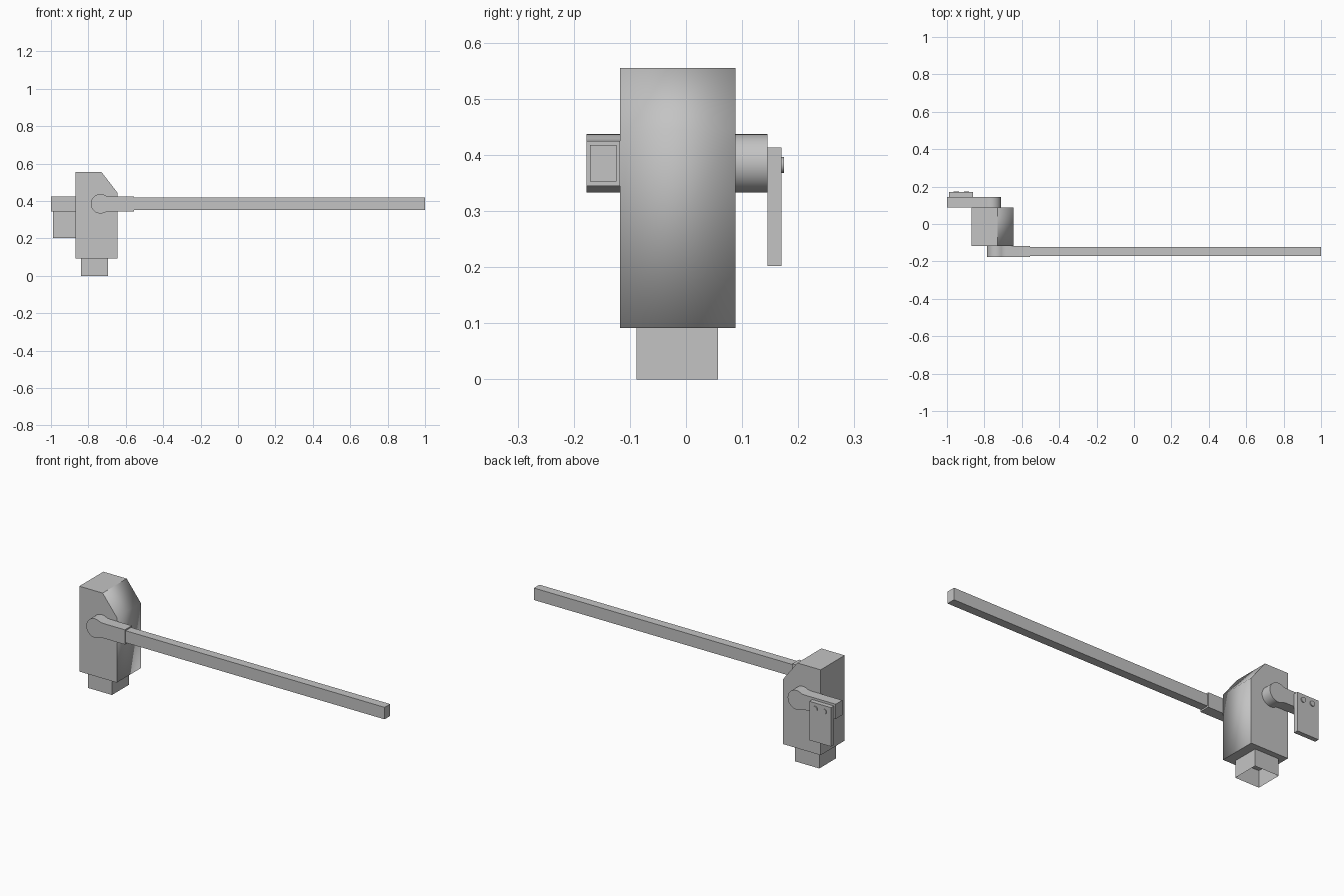
import bpy, bmesh
from math import sin, cos, pi, radians

cube = bpy.data.objects.get("Cube")
if cube:
    bpy.data.objects.remove(cube, do_unlink=True)

grey = bpy.data.materials.new("mid_grey")
grey.use_nodes = True
colour = (0.55, 0.55, 0.55, 1)
grey.diffuse_color = colour
grey.node_tree.nodes["Principled BSDF"].inputs["Base Color"].default_value = colour


def prism(name, outline, y0, y1, smooth=True, open_bottom=False):
    """Extrude an outline in x and z from y0 to y1."""
    bm = bmesh.new()
    front = bm.faces.new([bm.verts.new((x, y0, z)) for x, z in outline])
    extruded = bmesh.ops.extrude_face_region(bm, geom=[front], use_keep_orig=True)
    verts = [v for v in extruded["geom"] if isinstance(v, bmesh.types.BMVert)]
    bmesh.ops.translate(bm, verts=verts, vec=(0, y1 - y0, 0))
    bmesh.ops.recalc_face_normals(bm, faces=bm.faces)
    if open_bottom:
        low = [f for f in bm.faces if f.normal.z < -0.9]
        bmesh.ops.delete(bm, geom=low, context="FACES_ONLY")
    mesh = bpy.data.meshes.new(name)
    bm.to_mesh(mesh)
    bm.free()
    if smooth:
        mesh.shade_smooth()
        mesh.set_sharp_from_angle(angle=radians(35))
    mesh.materials.append(grey)
    obj = bpy.data.objects.new(name, mesh)
    bpy.context.collection.objects.link(obj)
    return obj


def box(name, x0, x1, y0, y1, z0, z1, **options):
    return prism(name, [(x0, z0), (x1, z0), (x1, z1), (x0, z1)], y0, y1, False, **options)


def bracket(name, hub_x, end_x, y0, y1):
    """Round hub flowing into a straight socket that ends at end_x."""
    side = 1 if end_x > hub_x else -1
    radius, half, hub_z = 0.052, 0.04, 0.385
    start = pi / 3
    steps = 24
    arc = [start + (2 * pi - 2 * start) * i / steps for i in range(steps + 1)]
    points = [(radius * cos(a), radius * sin(a)) for a in arc]
    blend = [(0.034, 0.0415), (0.048, half)]
    length = abs(end_x - hub_x)
    points += [(x, -z) for x, z in blend] + [(length, -half), (length, half)]
    points += blend[::-1]
    return prism(name, [(hub_x + side * x, hub_z + z) for x, z in points], y0, y1)


# Housing with a sloped upper corner
body = prism("housing", [(-0.87, 0.092), (-0.645, 0.092), (-0.645, 0.445),
                         (-0.73, 0.555), (-0.87, 0.555)], -0.118, 0.088, False)

# Soft shading on the sloped and outer faces only
mesh = body.data
normals = [None] * len(mesh.loops)
for face in mesh.polygons:
    soft = face.normal.x > 0.5
    face.use_smooth = True
    for i in face.loop_indices:
        vertex = mesh.loops[i].vertex_index
        normals[i] = tuple(mesh.vertex_normals[vertex].vector if soft else face.normal)
mesh.normals_split_custom_set(normals)

# Post below the housing, open underneath
box("post", -0.84, -0.695, -0.088, 0.057, 0, 0.092, open_bottom=True)

# Long boom and its pivot bracket
bracket("boom_bracket", -0.735, -0.555, -0.177, -0.118)
box("boom", -0.56, 1, -0.171, -0.124, 0.353, 0.418)

# Rear bracket with a bolted hanging plate
bracket("rear_bracket", -0.764, -1, 0.088, 0.145)
box("rear_plate", -0.99, -0.86, 0.145, 0.17, 0.202, 0.413)
for label, x in (("outer", -0.95), ("inner", -0.895)):
    rim = [(x + 0.014 * cos(i * pi / 8), 0.382 + 0.014 * sin(i * pi / 8)) for i in range(16)]
    prism(label + "_bolt", rim, 0.17, 0.175)
